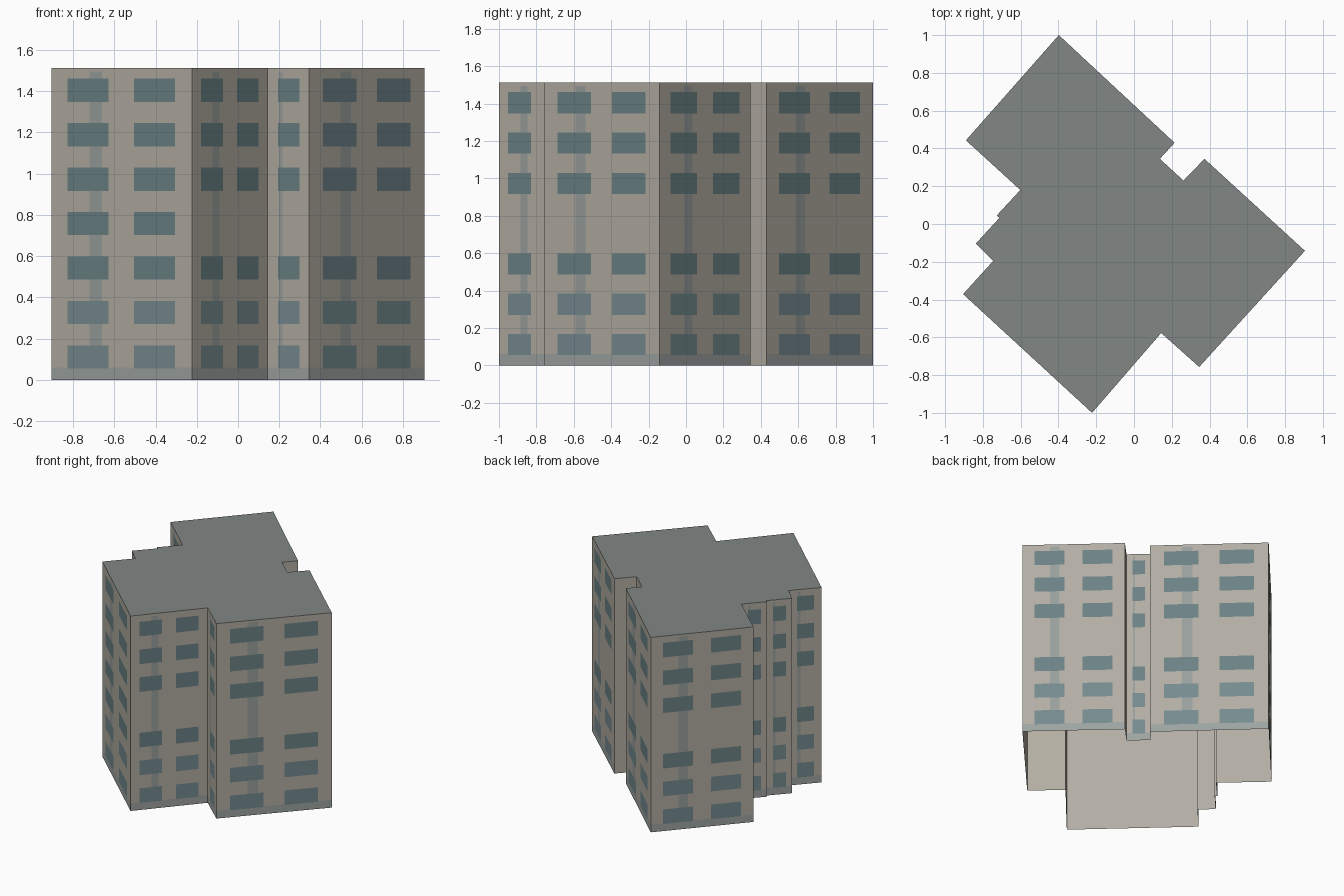
import bpy, bmesh
from mathutils import Vector

if "Cube" in bpy.data.objects:
    bpy.data.objects.remove(bpy.data.objects["Cube"])

HEIGHT = 1.513
# footprint, counter-clockwise from the front corner
PLAN = [(-.222, -1), (.144, -.577), (.345, -.757), (.905, -.142), (.373, .345),
        (.262, .23), (.137, .345), (.215, .43), (-.398, 1), (-.89, .443),
        (-.602, .18), (-.727, .045), (-.712, .033), (-.838, -.104),
        (-.745, -.195), (-.905, -.371)]
FLOORS = [.055 + .2155 * i for i in range(7)]
WIN_H = .113


def material(name, rgb):
    m = bpy.data.materials.new(name)
    m.diffuse_color = (*rgb, 1)
    m.use_nodes = True
    m.node_tree.nodes["Principled BSDF"].inputs["Base Color"].default_value = m.diffuse_color
    return m


WALL = material("wall_beige", (.455, .425, .37))
ROOF = material("roof_grey", (.22, .245, .235))
BASE = material("base_grey", (.34, .37, .36))
STRIP = material("strip_grey", (.32, .35, .34))
GLASS = material("glass", (.15, .225, .24))
GLASS_LOW = material("glass_light", (.18, .26, .28))


def finish(name, bm, mats):
    me = bpy.data.meshes.new(name)
    bm.to_mesh(me)
    bm.free()
    for m in mats:
        me.materials.append(m)
    ob = bpy.data.objects.new(name, me)
    bpy.context.collection.objects.link(ob)
    return ob


def panel(bm, a, b, f0, f1, z0, z1, out):
    """Flat rectangle on wall a-b between fractions f0 and f1."""
    d = b - a
    n = Vector((d.y, -d.x)).normalized() * out
    p, q = a + d * f0 + n, a + d * f1 + n
    bm.faces.new([bm.verts.new(v) for v in (
        (p.x, p.y, z0), (q.x, q.y, z0), (q.x, q.y, z1), (p.x, p.y, z1))])


# open-bottomed shell: walls and a grey roof
bm = bmesh.new()
low_ring = [bm.verts.new((x, y, 0)) for x, y in PLAN]
top_ring = [bm.verts.new((x, y, HEIGHT)) for x, y in PLAN]
for i in range(len(PLAN)):
    j = (i + 1) % len(PLAN)
    bm.faces.new((low_ring[i], low_ring[j], top_ring[j], top_ring[i]))
bm.faces.new(top_ring).material_index = 1
finish("building_shell", bm, [WALL, ROOF])

# facade panels on every wall long enough to carry windows
base, strips, windows, low = (bmesh.new() for _ in range(4))
pts = [Vector(p) for p in PLAN]
for i, a in enumerate(pts):
    b = pts[(i + 1) % len(pts)]
    length = (b - a).length
    if length < .165:
        continue
    panel(base, a, b, 0, 1, 0, .06, .0006)
    panel(strips, a, b, .27, .36, .06, 1.495, .0006)
    bays = [(.117, .408), (.588, .878)] if length > .42 else [(.255, .77)]
    for k, z in enumerate(FLOORS):
        # the middle floor has windows only on the front left wall
        if k == 3 and i != len(pts) - 1:
            continue
        for f0, f1 in bays:
            panel(low if k < 2 else windows, a, b, f0, f1, z, z + WIN_H, .0012)

finish("base_band", base, [BASE])
finish("vertical_strips", strips, [STRIP])
finish("upper_windows", windows, [GLASS])
finish("lower_windows", low, [GLASS_LOW])
